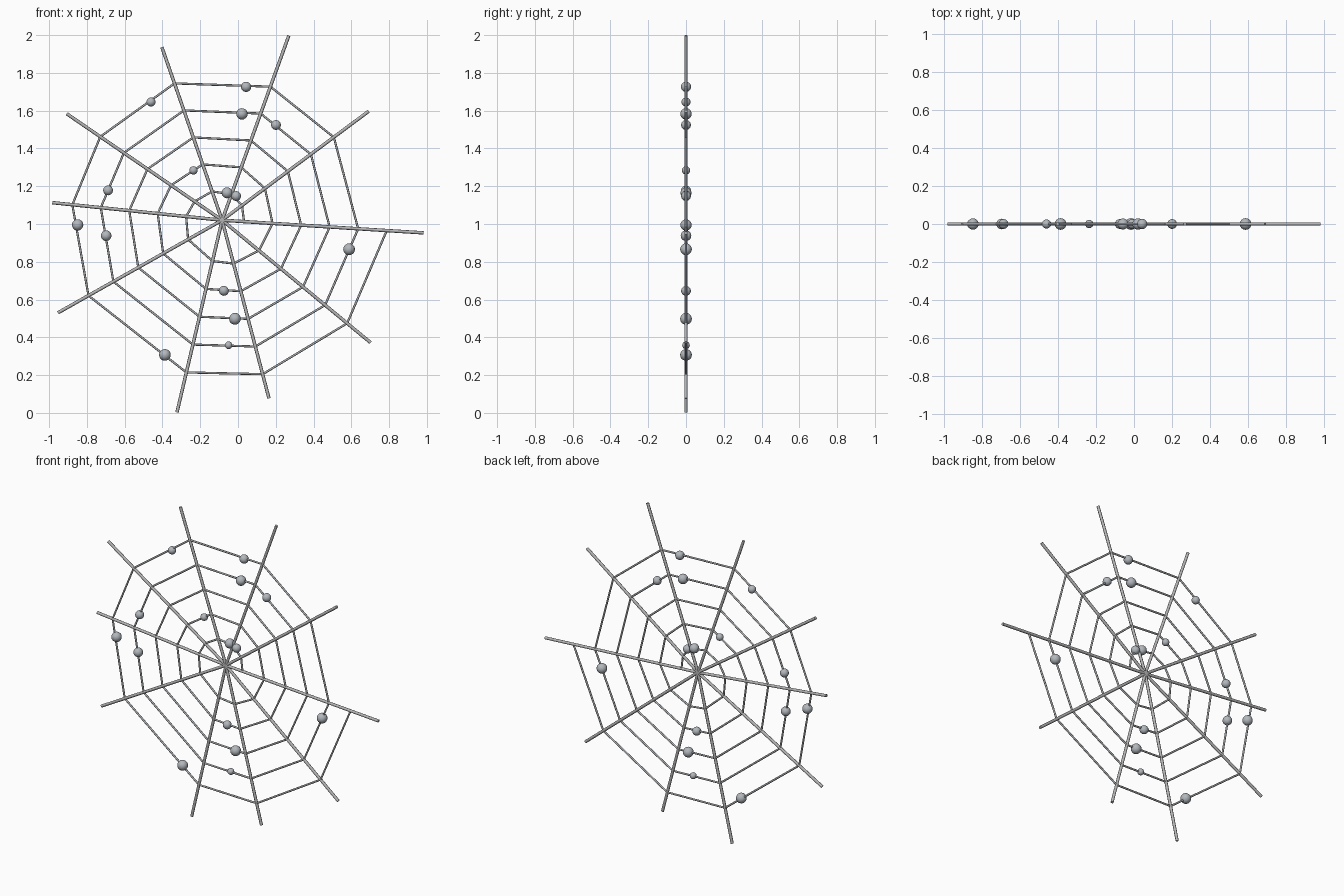
import bpy
import bmesh
from mathutils import Matrix, Vector

cube = bpy.data.objects.get("Cube")
if cube:
    bpy.data.objects.remove(cube, do_unlink=True)


def make_material(name, color):
    mat = bpy.data.materials.new(name)
    mat.use_nodes = True
    mat.diffuse_color = color
    mat.node_tree.nodes["Principled BSDF"].inputs["Base Color"].default_value = color
    return mat


def add_rod(bm, start, end, radius, sides=8):
    """Thin round bar running between two points."""
    axis = end - start
    turn = Vector((0, 0, 1)).rotation_difference(axis).to_matrix().to_4x4()
    place = Matrix.Translation((start + end) / 2) @ turn
    bmesh.ops.create_cone(bm, cap_ends=True, segments=sides, radius1=radius,
                          radius2=radius, depth=axis.length, matrix=place)


def finish(bm, name, mat):
    mesh = bpy.data.meshes.new(name)
    bm.to_mesh(mesh)
    bm.free()
    mesh.materials.append(mat)
    obj = bpy.data.objects.new(name, mesh)
    bpy.context.collection.objects.link(obj)
    bpy.ops.object.select_all(action="DESELECT")
    obj.select_set(True)
    bpy.context.view_layer.objects.active = obj
    bpy.ops.object.shade_smooth_by_angle(angle=0.9)


silk = make_material("silk grey", (0.47, 0.47, 0.47, 1))
thread = make_material("thread grey", (0.41, 0.43, 0.45, 1))
dew = make_material("dew blue grey", (0.45, 0.48, 0.51, 1))

# Radial threads: tips listed clockwise, starting where the spiral starts
hub = Vector((-0.084, 0, 1.02))
tips = [Vector((x, 0, z)) for x, z in (
    (0.983, 0.953), (0.702, 0.372), (0.164, 0.077), (-0.323, 0.003), (-0.953, 0.53),
    (-0.983, 1.113), (-0.907, 1.584), (-0.403, 1.936), (0.269, 1.997), (0.692, 1.597))]
bm = bmesh.new()
for tip in tips:
    add_rod(bm, hub, tip, 0.009)
finish(bm, "radial_threads", silk)

# Spiral thread: straight pieces between spokes, shrinking toward the hub
turns, outer, inner = 5, 0.873, 0.116
steps = turns * len(tips)
points = []
for k in range(steps + 1):
    reach = outer + (inner - outer) * k / steps
    points.append(hub + (tips[k % len(tips)] - hub).normalized() * reach)
bm = bmesh.new()
for start, end in zip(points, points[1:]):
    add_rod(bm, start, end, 0.0058)
finish(bm, "spiral_thread", thread)

# Dew drops strung on the spiral: x, z, radius
drops = (
    (0.043, 1.726, 0.027), (-0.461, 1.646, 0.024), (0.021, 1.583, 0.03),
    (0.201, 1.524, 0.026), (-0.236, 1.284, 0.022), (-0.058, 1.165, 0.029),
    (-0.01, 1.148, 0.026), (-0.688, 1.178, 0.026), (-0.849, 0.995, 0.03),
    (-0.698, 0.938, 0.028), (0.588, 0.866, 0.031), (-0.075, 0.646, 0.026),
    (-0.016, 0.498, 0.031), (-0.05, 0.358, 0.02), (-0.387, 0.307, 0.031))
bm = bmesh.new()
for x, z, radius in drops:
    bmesh.ops.create_uvsphere(bm, u_segments=16, v_segments=10, radius=radius,
                              matrix=Matrix.Translation((x, 0, z)))
finish(bm, "dew_drops", dew)
